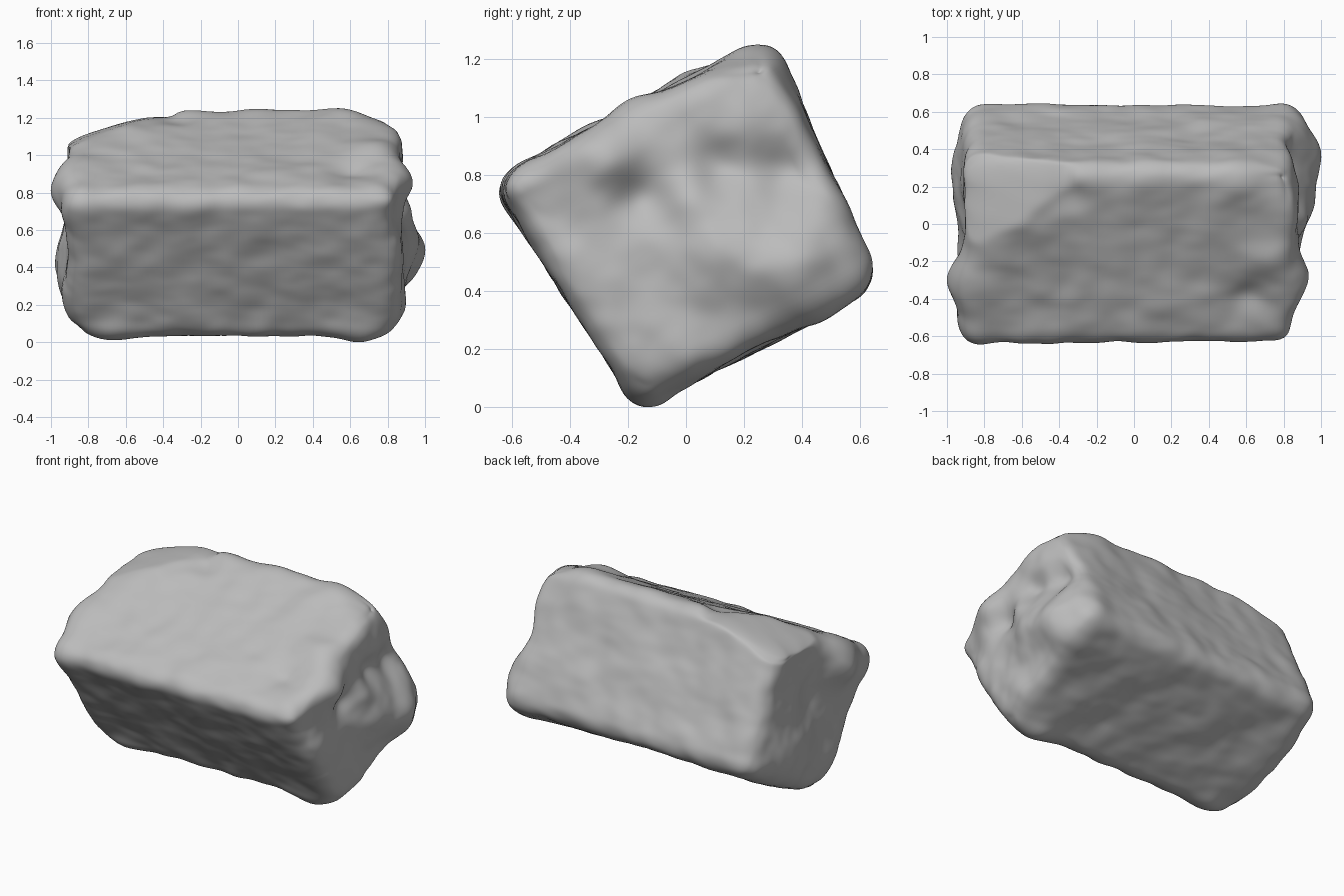
import bpy, bmesh, math
from mathutils import Vector, noise

cube = bpy.data.objects.get("Cube")
if cube:
    bpy.data.objects.remove(cube, do_unlink=True)

# Tilted cross-section corners (y, z): bottom, back, ridge, front
BOTTOM, BACK, RIDGE, FRONT = (Vector(c) for c in ((-.16, -.02), (.67, .41), (.30, 1.262), (-.67, .77)))
HALF_LENGTH = .89
HALF_WIDTH = .46
ROUNDING = .10

# Lumps and hollows: centre, radius, height
LUMPS = [
    # left end
    ((.9, .38, .48), .17, .12), ((.9, .12, .53), .16, .08),
    ((.9, -.28, .84), .12, .06), ((.9, -.53, .68), .14, -.05),
    ((.9, .2, 1.0), .14, .02), ((.9, -.16, .72), .09, -.06),
    ((.9, 0, .72), .08, .03), ((.9, .35, .80), .12, -.08),
    ((.9, .12, .82), .09, -.05), ((.9, -.05, .2), .15, .02),
    ((.87, .28, 1.24), .17, -.09),
    # right end
    ((-.9, -.30, .81), .14, .10), ((-.9, -.55, .70), .13, .05),
    ((-.9, .35, .42), .18, .06), ((-.9, .12, .42), .2, .05),
    ((-.9, -.15, .2), .15, .05), ((-.9, -.02, .68), .13, -.05),
    # ridge and upper face
    ((-.58, 0, 1.1), .2, .03), ((-.33, .15, 1.2), .08, -.03),
    ((.55, .25, 1.25), .17, .025), ((.74, -.18, 1.04), .12, .04),
    ((.64, -.38, .9), .09, -.04),
    # underside
    ((.65, -.15, 0), .14, .03), ((-.68, -.15, 0), .14, .03),
    ((-.92, -.15, 0), .15, -.07), ((.92, -.15, 0), .14, -.05),
]


def rounded(p, half):
    """Round the edges of a box point and return it with its normal."""
    core = Vector([max(-h + ROUNDING, min(h - ROUNDING, c)) for c, h in zip(p, half)])
    normal = (p - core).normalized()
    return core + normal * ROUNDING, normal


def to_section(p):
    """Place box coordinates in the tilted cross-section."""
    u, v = (p.y / HALF_WIDTH + 1) / 2, (p.z / HALF_WIDTH + 1) / 2
    yz = BOTTOM.lerp(BACK, u).lerp(FRONT.lerp(RIDGE, u), v)
    return Vector((p.x, yz.x, yz.y))


def tilt(n):
    """Turn a box normal to match the cross-section."""
    side = (BACK - BOTTOM).normalized()
    up = (FRONT - BOTTOM).normalized()
    return Vector((n.x, side.x * n.y + up.x * n.z, side.y * n.y + up.y * n.z)).normalized()


def worn_ridge(p):
    """Wear the ridge down towards the right end."""
    if p.x < -.33:
        limit = 1.18 - .45 * max(0, -p.x - .45) ** 1.3
        if p.z > limit:
            p.z = limit + .2 * (p.z - limit)
    return p


# Finely divided block
bm = bmesh.new()
bmesh.ops.create_cube(bm, size=2)
bmesh.ops.subdivide_edges(bm, edges=bm.edges[:], cuts=63, use_grid_fill=True)
half = Vector((HALF_LENGTH, HALF_WIDTH, HALF_WIDTH))

# Weathered surface: rounded edges, broad lumps and fine grain
for v in bm.verts:
    box, normal = rounded(v.co * half, half)
    p, n = to_section(box), tilt(normal)
    amount = .014 * noise.noise(p * 3.5) + .010 * noise.noise(p * 8) + .003 * noise.noise(p * 17)
    for centre, radius, height in LUMPS:
        d = (p - Vector(centre)).length / radius
        amount += height * math.exp(-d * d)
    v.co = worn_ridge(p + n * amount)
for step in range(3):
    bmesh.ops.smooth_vert(bm, verts=bm.verts[:], factor=.5, use_axis_x=True, use_axis_y=True, use_axis_z=True)

# Rest the block on the ground, centred
low = Vector([min(v.co[i] for v in bm.verts) for i in range(3)])
high = Vector([max(v.co[i] for v in bm.verts) for i in range(3)])
middle = (low + high) / 2
bmesh.ops.translate(bm, verts=bm.verts[:], vec=(-middle.x, -middle.y, -low.z))

bmesh.ops.recalc_face_normals(bm, faces=bm.faces[:])
for f in bm.faces:
    f.smooth = True
mesh = bpy.data.meshes.new("stone_block")
bm.to_mesh(mesh)
bm.free()

# Plain grey stone
stone = bpy.data.materials.new("grey_stone")
stone.use_nodes = True
grey = (.5, .5, .5, 1)
stone.diffuse_color = grey
stone.node_tree.nodes["Principled BSDF"].inputs["Base Color"].default_value = grey
mesh.materials.append(stone)

block = bpy.data.objects.new("stone_block", mesh)
bpy.context.collection.objects.link(block)
